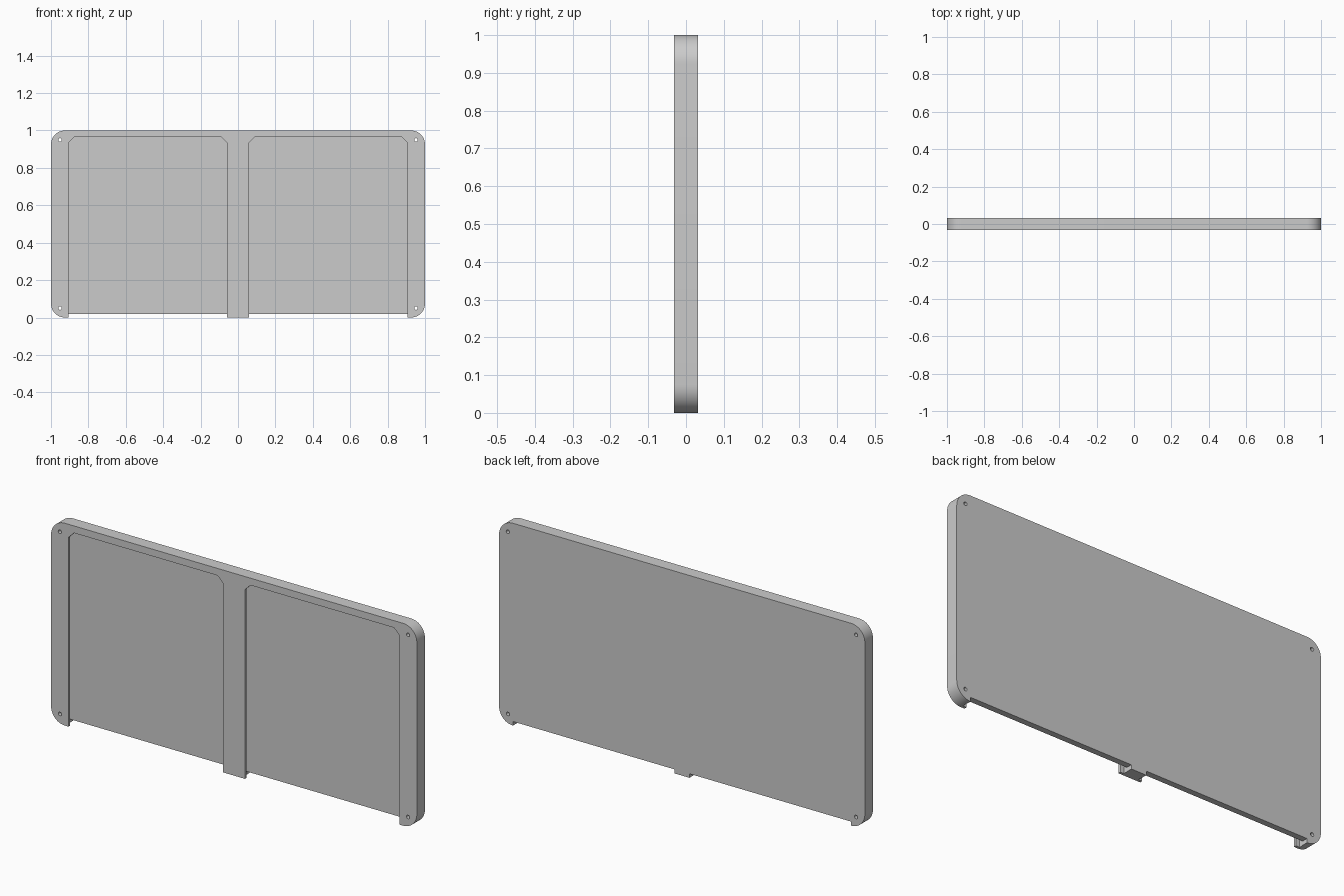
import bpy, bmesh, math

cube = bpy.data.objects.get("Cube")
if cube:
    bpy.data.objects.remove(cube, do_unlink=True)

WIDTH, HEIGHT, HALF_DEPTH = 2.0, 1.0, 0.0315
LIP_BACK, FLOOR = -0.018, 0.002      # depth of the lip's rear and of the pocket floor
INNER, OUTER = 0.06, 0.905           # pocket opening, measured from the middle
UNDERCUT = 0.02

grey = bpy.data.materials.new("plain grey")
grey.use_nodes = True
colour = (0.6, 0.6, 0.6, 1)
grey.diffuse_color = colour
grey.node_tree.nodes["Principled BSDF"].inputs["Base Color"].default_value = colour


def prism(name, outline, y0, y1):
    """Extrude an (x, z) outline along y."""
    bm = bmesh.new()
    face = bm.faces.new([bm.verts.new((x, y0, z)) for x, z in outline])
    moved = bmesh.ops.extrude_face_region(bm, geom=[face])["geom"]
    verts = [v for v in moved if isinstance(v, bmesh.types.BMVert)]
    bmesh.ops.translate(bm, verts=verts, vec=(0, y1 - y0, 0))
    bmesh.ops.recalc_face_normals(bm, faces=bm.faces)
    mesh = bpy.data.meshes.new(name)
    bm.to_mesh(mesh)
    bm.free()
    obj = bpy.data.objects.new(name, mesh)
    mesh.materials.append(grey)
    bpy.context.collection.objects.link(obj)
    return obj


def arc(cx, cz, r, start, sweep, steps):
    return [(cx + r * math.cos(start + sweep * i / steps),
             cz + r * math.sin(start + sweep * i / steps)) for i in range(steps + 1)]


def pocket(x0, x1, top, c):
    """Outline open at the bottom, with chamfered top corners."""
    return [(x0, -0.1), (x1, -0.1), (x1, top - c), (x1 - c, top), (x0 + c, top), (x0, top - c)]


def cut(target, cutter):
    mod = target.modifiers.new("cut", "BOOLEAN")
    mod.operation, mod.solver, mod.object = "DIFFERENCE", "EXACT", cutter
    bpy.ops.object.modifier_apply(modifier=mod.name)
    bpy.data.objects.remove(cutter, do_unlink=True)


# Rounded plate
radius = 0.075
ex, ez = WIDTH / 2 - radius, HEIGHT / 2 - radius
outline = []
for k, (sx, sz) in enumerate([(1, 1), (-1, 1), (-1, -1), (1, -1)]):
    outline += arc(sx * ex, HEIGHT / 2 + sz * ez, radius, k * math.pi / 2, math.pi / 2, 12)
frame = prism("double_slot_frame", outline, -HALF_DEPTH, HALF_DEPTH)
bpy.context.view_layer.objects.active = frame
frame.select_set(True)

for side in (-1, 1):
    x0, x1 = sorted((side * INNER, side * OUTER))
    u = UNDERCUT
    # Front opening, wider slot behind the lip, and short floor at the bottom
    cut(frame, prism("opening", pocket(x0, x1, 0.965, 0.03), -0.1, -0.01))
    cut(frame, prism("slot", pocket(x0 - u, x1 + u, 0.965 + u, 0.03), LIP_BACK, FLOOR))
    n = u - 0.001
    notch = [(x0 - n, -0.1), (x1 + n, -0.1), (x1 + n, 0.02), (x0 - n, 0.02)]
    cut(frame, prism("notch", notch, -0.01, 0.1))
    # Screw holes in the corners
    for z in (0.05, 0.95):
        hole = arc(side * 0.952, z, 0.009, 0, 2 * math.pi, 16)[:-1]
        cut(frame, prism("hole", hole, -0.1, 0.1))

bpy.ops.object.shade_smooth_by_angle(angle=math.radians(30))
